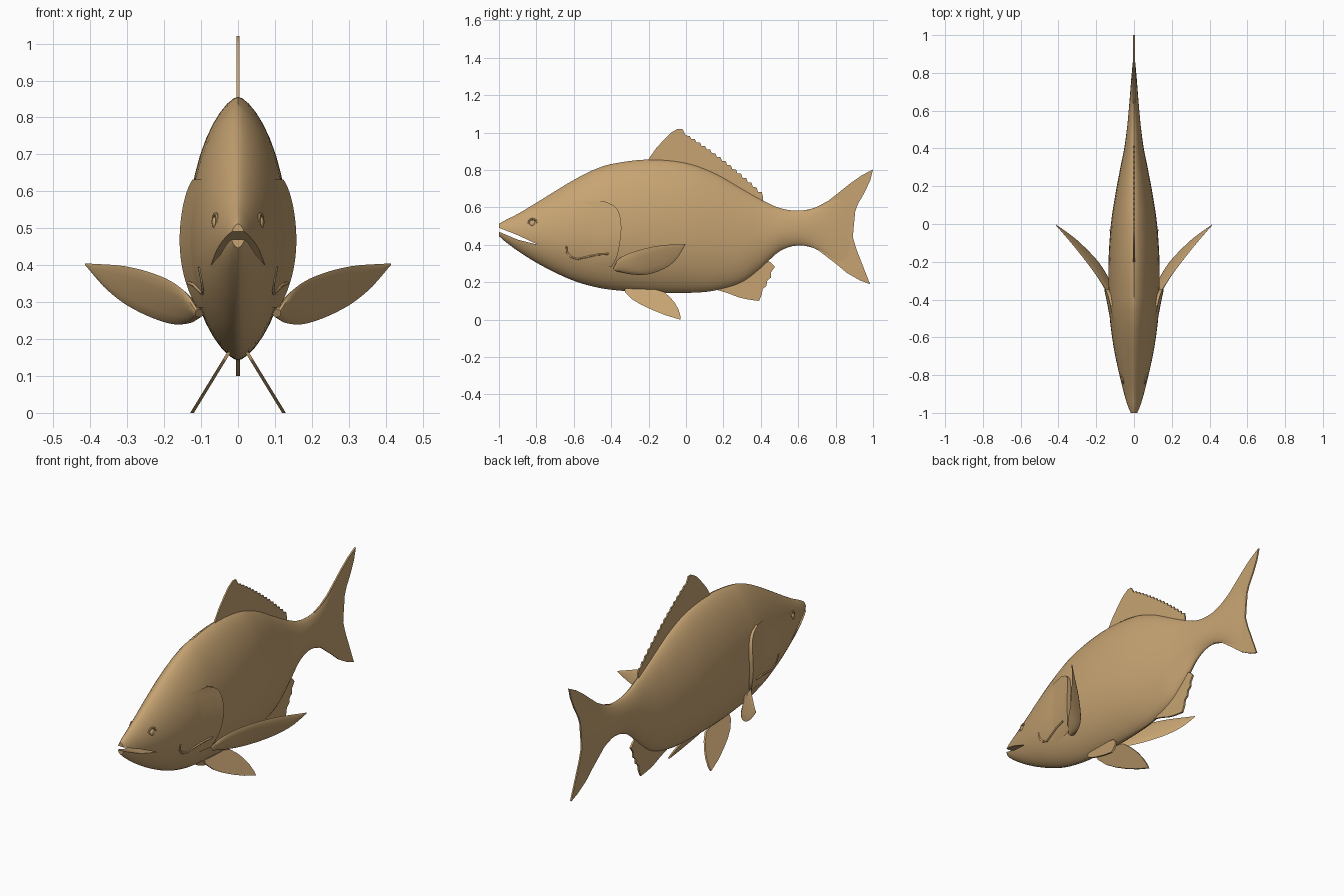
import bpy, bmesh, math
from mathutils import Vector

if "Cube" in bpy.data.objects:
    bpy.data.objects.remove(bpy.data.objects["Cube"])

tan = bpy.data.materials.new("fish tan")
tan.diffuse_color = (0.57, 0.37, 0.17, 1)
tan.use_nodes = True
tan.node_tree.nodes["Principled BSDF"].inputs["Base Color"].default_value = tan.diffuse_color

# Body stations: y, top z, bottom z, half width
STATIONS = [
    (-1.0, .512, .447, .018), (-.97, .53, .42, .031), (-.9, .565, .368, .052),
    (-.8, .625, .305, .077), (-.7, .687, .252, .099), (-.6, .747, .208, .116),
    (-.5, .798, .178, .128), (-.4, .832, .16, .134), (-.2, .856, .145, .135),
    (0, .838, .143, .122), (.15, .785, .155, .100), (.3, .70, .20, .072),
    (.4, .643, .275, .052), (.5, .597, .365, .038), (.6, .583, .397, .028),
    (.7, .602, .375, .020), (.8, .66, .305, .012), (.88, .70, .26, .004)]


def interp(table, t):
    """Smooth interpolation of table rows keyed by their first value."""
    n = len(table)
    i = max(k for k in range(n - 1) if k == 0 or table[k][0] <= t)

    def slope(k, c):
        a, b = table[max(k - 1, 0)], table[min(k + 1, n - 1)]
        return (b[c] - a[c]) / (b[0] - a[0])
    p, q = table[i], table[i + 1]
    h = q[0] - p[0]
    s = (t - p[0]) / h
    return [p[c] * (2*s**3 - 3*s*s + 1) + q[c] * (3*s*s - 2*s**3)
            + h * slope(i, c) * (s**3 - 2*s*s + s) + h * slope(i + 1, c) * (s**3 - s*s)
            for c in range(1, len(p))]


def skin_x(y, z):
    """Half width of the body at a side-view point."""
    top, bot, hw = interp(STATIONS, y)
    zc = bot + (top - bot) * .46
    s = (z - zc) / ((top - zc) if z > zc else (zc - bot))
    return hw * max(0, 1 - s * s) ** .65


def finish(name, bm, angle=40):
    bmesh.ops.remove_doubles(bm, verts=bm.verts, dist=1e-5)
    bmesh.ops.recalc_face_normals(bm, faces=bm.faces)
    me = bpy.data.meshes.new(name)
    bm.to_mesh(me)
    bm.free()
    ob = bpy.data.objects.new(name, me)
    bpy.context.collection.objects.link(ob)
    me.materials.append(tan)
    smooth(ob, angle)
    return ob


def smooth(ob, angle=40):
    bpy.ops.object.select_all(action='DESELECT')
    ob.select_set(True)
    bpy.context.view_layer.objects.active = ob
    bpy.ops.object.shade_smooth_by_angle(angle=math.radians(angle))


def loft(name, rings, closed=True, caps=True, angle=40):
    bm = bmesh.new()
    vs = [[bm.verts.new(p) for p in r] for r in rings]
    n = len(rings[0])
    for a, b in zip(vs, vs[1:]):
        for j in range(n if closed else n - 1):
            k = (j + 1) % n
            bm.faces.new((a[j], a[k], b[k], b[j]))
    if caps:
        bm.faces.new(vs[0])
        bm.faces.new(vs[-1])
    return finish(name, bm, angle)


def plate(name, outline, half, shift=lambda z: 0):
    """Thin fin from a side-view (y, z) outline, leaned sideways by shift(z)."""
    bm = bmesh.new()
    sides = [[bm.verts.new((shift(z) + d, y, z)) for y, z in outline] for d in (-half, half)]
    for s in sides:
        bm.faces.new(s)
    for j in range(len(outline)):
        k = (j + 1) % len(outline)
        bm.faces.new((sides[0][j], sides[0][k], sides[1][k], sides[1][j]))
    return finish(name, bm, 30)


# Body
rings = []
for i in range(80):
    y = -1 + 1.88 * i / 79
    top, bot, hw = interp(STATIONS, y)
    zc = bot + (top - bot) * .46
    ring = []
    for j in range(40):
        a = math.tau * j / 40
        c, s = math.cos(a), math.sin(a)
        z = zc + s * ((top - zc) if s > 0 else (zc - bot))
        ring.append((math.copysign(hw * abs(c) ** 1.3, c), y, z))
    rings.append(ring)
body = loft("body", rings)

# Open mouth cut as a wedge
cutter = plate("mouth_cutter", [(-1.05, .513), (-1.0, .491), (-.9, .452), (-.79, .400),
                                (-.9, .428), (-1.0, .470), (-1.05, .492)], .2)
cutter.hide_render = True
mod = body.modifiers.new("mouth", 'BOOLEAN')
mod.operation, mod.solver, mod.object = 'DIFFERENCE', 'EXACT', cutter
bpy.context.view_layer.objects.active = body
bpy.ops.object.modifier_apply(modifier="mouth")
bpy.data.objects.remove(cutter)
smooth(body)

# Dorsal fin with a ragged trailing edge
dorsal = [(-.21, .83), (-.2, .858), (-.165, .91), (-.12, .96), (-.08, 1.0), (-.045, 1.02), (-.02, 1.02)]
for i in range(15):
    t = i / 14
    y, z = t * .385, .99 - .24 * t - .06 * t * t
    dorsal += [(y, z - .006), (y + .02, z - .008)]
dorsal += [(.412, .655), (.41, .62), (.3, .67), (.15, .75), (0, .81)]
plate("dorsal_fin", dorsal, .004)

# Tail fin
plate("tail_fin", [(.6, .57), (.7, .603), (.76, .635), (.82, .682), (.88, .73), (.94, .772),
                   (1.0, .803), (.985, .745), (.955, .68), (.92, .62), (.905, .58), (.897, .5),
                   (.892, .44), (.91, .38), (.945, .29), (.984, .19), (.93, .21), (.86, .25),
                   (.8, .30), (.7, .377), (.6, .41)], .004)

# Anal fin
plate("anal_fin", [(.15, .18), (.17, .158), (.22, .143), (.28, .12), (.33, .108), (.39, .10),
                   (.405, .135), (.41, .165), (.43, .18), (.435, .21), (.455, .225), (.453, .25),
                   (.475, .282), (.455, .305), (.43, .32), (.35, .27)], .005)

# Shapes shared by both sides
GILL_EDGE = [(.285, -.395), (.34, -.368), (.42, -.352), (.5, -.346), (.57, -.357), (.61, -.385), (.632, -.435)]
PEC_TOP = [(0, .11, -.385, .28), (.15, .14, -.36, .325), (.4, .2, -.27, .366),
           (.7, .30, -.14, .396), (1, .413, -.005, .405)]
PEC_LOW = [(0, .10, -.365, .26), (.15, .13, -.30, .243), (.4, .19, -.20, .243),
           (.7, .29, -.095, .285), (.88, .36, -.04, .338), (1, .413, -.005, .400)]

for s, side in ((1, "right"), (-1, "left")):
    # Gill cover, rising from the cheek to a raised rear edge
    cols = []
    for i in range(17):
        u = min(i / 15, 1)
        col = []
        for j in range(21):
            v = j / 20
            z = .285 + .347 * v
            rear = interp(GILL_EDGE, z)[0]
            y = rear - (1 - u) * .24
            lift = -.004 + .027 * u * u * math.sin(math.pi * (.06 + .88 * v)) ** .4
            if i == 16:
                lift = -.02
            col.append((s * (skin_x(y, z) + lift), y, z))
        cols.append(col)
    loft(side + "_gill_cover", cols, closed=False, caps=False)

    # Cheek ridge in front of the gill cover
    cu = bpy.data.curves.new(side + "_cheek_ridge", 'CURVE')
    cu.dimensions, cu.bevel_depth, cu.bevel_resolution = '3D', .005, 1
    path = [(-.64, .395), (-.637, .36), (-.615, .335), (-.58, .323), (-.53, .335), (-.47, .348), (-.41, .352)]
    sp = cu.splines.new('POLY')
    sp.points.add(len(path) - 1)
    for p, (y, z) in zip(sp.points, path):
        lift = .023 * max(0, (y + .6) / .24) ** 2 - .001
        p.co = (s * (skin_x(y, z) + lift), y, z, 1)
    ridge = bpy.data.objects.new(side + "_cheek_ridge", cu)
    bpy.context.collection.objects.link(ridge)
    cu.materials.append(tan)

    # Eye and eye rim
    pos = (s * (skin_x(-.82, .515) - .004), -.82, .515)
    lean = s * math.radians(-14)
    bpy.ops.mesh.primitive_uv_sphere_add(segments=20, ring_count=10, radius=.017, location=pos)
    eye = bpy.context.object
    eye.scale.x = .6
    bpy.ops.mesh.primitive_torus_add(major_segments=24, minor_segments=8, major_radius=.023,
                                     minor_radius=.005, location=pos,
                                     rotation=(0, math.radians(90), lean))
    rim = bpy.context.object
    for ob, nm in ((eye, "_eye"), (rim, "_eye_rim")):
        ob.name = side + nm
        ob.data.materials.append(tan)
        smooth(ob)

    # Pectoral fin, thick at the root and thin at the tip
    rings = []
    for i in range(19):
        t = i / 18
        a, b = Vector(interp(PEC_TOP, t)), Vector(interp(PEC_LOW, t))
        normal = Vector((.72, -.60, -.35)).normalized()
        ring = []
        for j in range(12):
            ang = math.tau * j / 12
            p = (a + b) / 2 + (a - b) / 2 * math.cos(ang) \
                + normal * (.012 * (1 - t) + .002) * math.sin(ang)
            ring.append((s * p.x, p.y, p.z))
        rings.append(ring)
    loft(side + "_pectoral_fin", rings)

    # Pelvic fin, splayed outwards
    plate(side + "_pelvic_fin",
          [(-.33, .165), (-.325, .145), (-.29, .11), (-.24, .08), (-.18, .052), (-.11, .024),
           (-.03, .0), (-.03, .02), (-.04, .055), (-.06, .09), (-.085, .12), (-.12, .15), (-.2, .17)],
          .005, lambda z, s=s: s * (.033 + (.15 - z) * .61))
